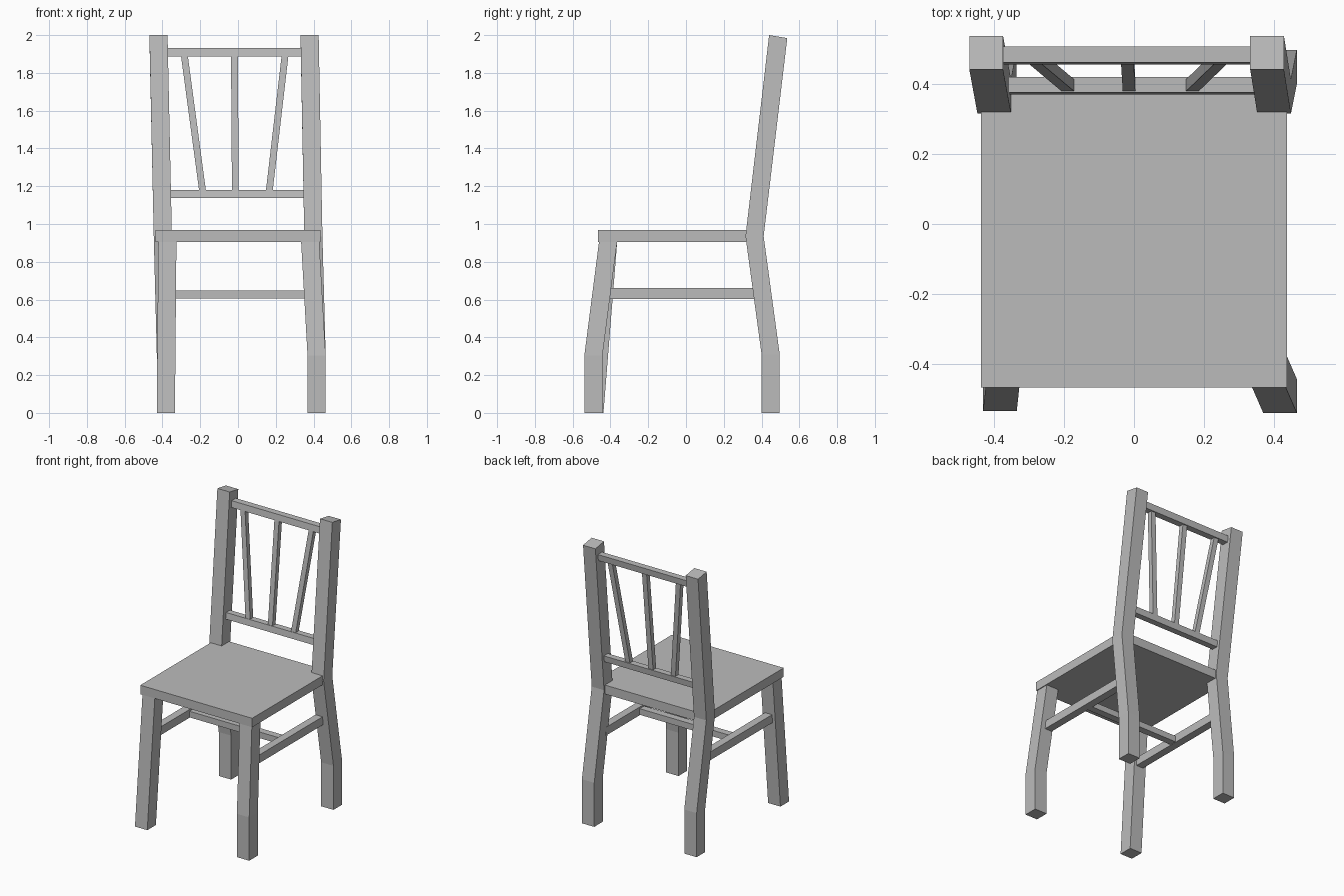
import bpy, bmesh

cube = bpy.data.objects.get("Cube")
if cube:
    bpy.data.objects.remove(cube, do_unlink=True)

grey = bpy.data.materials.new("plain_grey")
grey.use_nodes = True
colour = (0.5, 0.5, 0.5, 1)
grey.diffuse_color = colour
grey.node_tree.nodes["Principled BSDF"].inputs["Base Color"].default_value = colour


def bar(name, centres, width, depth, end_drop=0.0):
    """Upright square bar lofted through centre points; end_drop tilts the top cap backwards."""
    bm = bmesh.new()
    rings = []
    for i, (x, y, z) in enumerate(centres):
        drop = end_drop / 2 if i == len(centres) - 1 else 0
        rings.append([bm.verts.new((x + sx * width / 2, y + sy * depth / 2, z - sy * drop))
                      for sx, sy in ((-1, -1), (1, -1), (1, 1), (-1, 1))])
    bm.faces.new(rings[0][::-1])
    bm.faces.new(rings[-1])
    for a, b in zip(rings, rings[1:]):
        for k in range(4):
            n = (k + 1) % 4
            bm.faces.new((a[k], a[n], b[n], b[k]))
    bmesh.ops.recalc_face_normals(bm, faces=bm.faces)
    mesh = bpy.data.meshes.new(name)
    bm.to_mesh(mesh)
    bm.free()
    mesh.materials.append(grey)
    obj = bpy.data.objects.new(name, mesh)
    bpy.context.collection.objects.link(obj)
    return obj


def block(name, xs, ys, zs, lean=0.0):
    """Box from ranges on each axis; lean shifts its top along y."""
    x, y = sum(xs) / 2, sum(ys) / 2
    return bar(name, [(x, y - lean, zs[0]), (x, y, zs[1])], xs[1] - xs[0], ys[1] - ys[0])


LEG = 0.096

# Seat
block("seat", (-0.436, 0.436), (-0.465, 0.402), (0.905, 0.968))

# Front legs: the right one is straight, the left one has a knee
bar("front_leg_right", [(-0.382, -0.485, 0), (-0.374, -0.412, 0.91)], LEG, LEG)
bar("front_leg_left", [(0.416, -0.49, 0), (0.416, -0.49, 0.305), (0.382, -0.412, 0.91)], LEG, LEG)

# Back legs running up into the back posts
for side, foot, hip, top in (("right", -0.382, -0.398, -0.421), ("left", 0.416, 0.399, 0.379)):
    bar("back_leg_" + side,
        [(foot, 0.448, 0), (foot, 0.448, 0.31), (hip, 0.363, 0.935), (top, 0.488, 1.992)],
        LEG, LEG, end_drop=0.016)

# Stretchers between the legs
block("side_stretcher_right", (-0.402, -0.347), (-0.42, 0.38), (0.602, 0.66))
block("side_stretcher_left", (0.357, 0.412), (-0.42, 0.38), (0.602, 0.66))
block("cross_stretcher", (-0.36, 0.37), (-0.045, 0.005), (0.605, 0.648))

# Leaning back rails
block("top_rail", (-0.4, 0.36), (0.46, 0.506), (1.887, 1.932), lean=0.006)
block("lower_rail", (-0.38, 0.375), (0.375, 0.419), (1.137, 1.181), lean=0.006)

# Fanned spindles
for name, low, high in (("right", -0.187, -0.285), ("middle", -0.014, -0.019), ("left", 0.165, 0.25)):
    bar("spindle_" + name, [(low, 0.394, 1.17), (high, 0.476, 1.9)], 0.036, 0.034)
